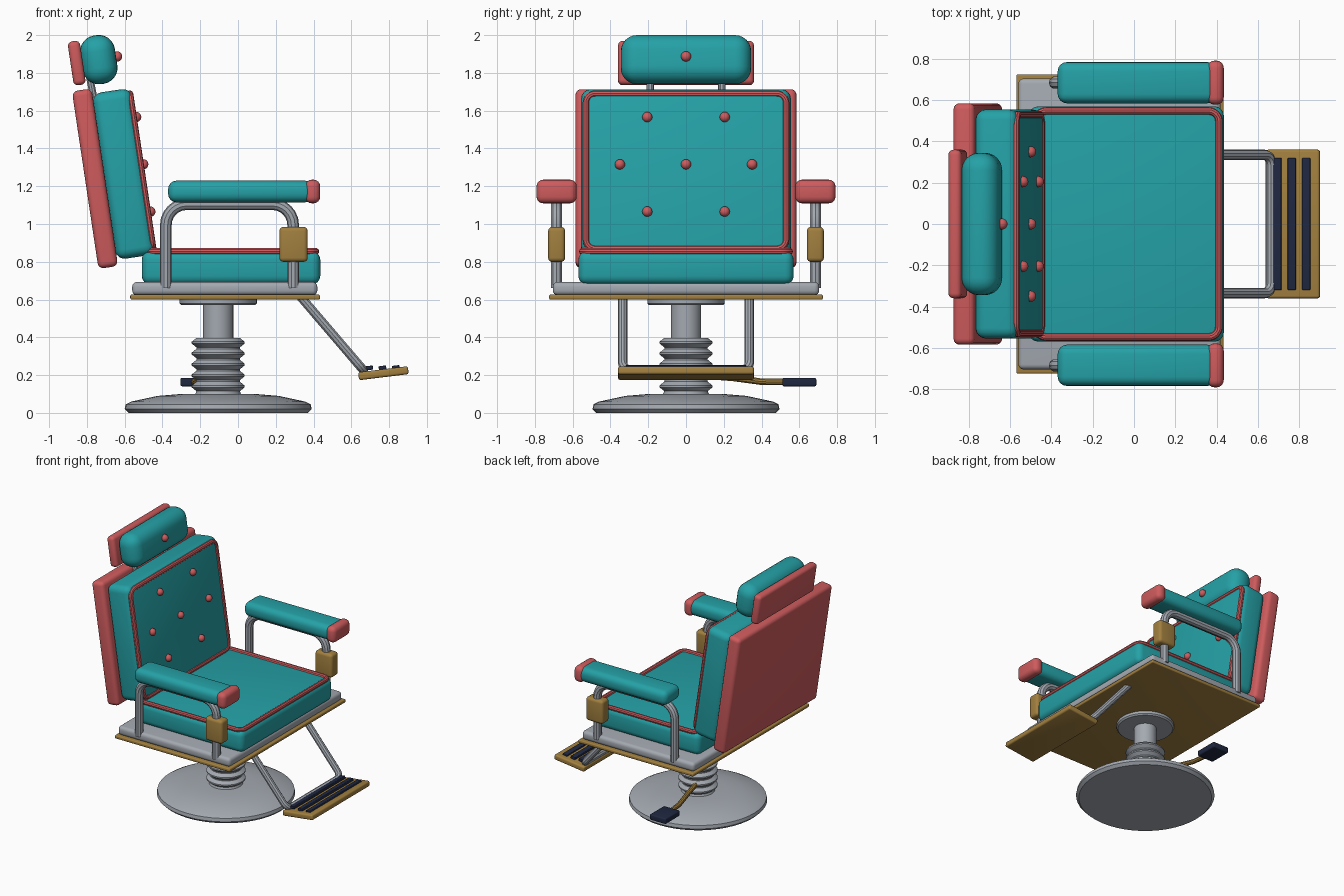
import bpy, bmesh
from math import radians, pi, sin, cos
from mathutils import Vector, Matrix

cube = bpy.data.objects.get("Cube")
if cube:
    bpy.data.objects.remove(cube, do_unlink=True)


def material(name, r, g, b):
    m = bpy.data.materials.new(name)
    m.use_nodes = True
    m.diffuse_color = (r, g, b, 1)
    m.node_tree.nodes["Principled BSDF"].inputs["Base Color"].default_value = (r, g, b, 1)
    return m


TEAL = material("teal leather", 0.018, 0.36, 0.385)
CORAL = material("coral trim", 0.62, 0.105, 0.11)
BRASS = material("brass", 0.36, 0.215, 0.05)
STEEL = material("steel", 0.37, 0.40, 0.44)
NAVY = material("navy rubber", 0.014, 0.021, 0.053)
LEAN = radians(-8.5)


def smooth(ob):
    bpy.ops.object.select_all(action='DESELECT')
    ob.select_set(True)
    bpy.context.view_layer.objects.active = ob
    bpy.ops.object.shade_smooth_by_angle(angle=radians(35))


def finish(name, bm, mat, matrix):
    me = bpy.data.meshes.new(name)
    bmesh.ops.recalc_face_normals(bm, faces=bm.faces)
    bm.to_mesh(me)
    bm.free()
    ob = bpy.data.objects.new(name, me)
    ob.matrix_world = matrix
    me.materials.append(mat)
    bpy.context.collection.objects.link(ob)
    smooth(ob)
    return ob


def box(name, loc, size, mat, bevel=0.01, tilt=0.0, seg=4):
    """Rounded box, tilted about y."""
    bm = bmesh.new()
    bmesh.ops.create_cube(bm, size=1)
    bmesh.ops.scale(bm, vec=size, verts=bm.verts)
    bmesh.ops.bevel(bm, geom=bm.edges[:], offset=bevel, segments=seg, profile=0.5, affect='EDGES')
    return finish(name, bm, mat, Matrix.Translation(loc) @ Matrix.Rotation(tilt, 4, 'Y'))


def ball(name, loc, radius, mat):
    bm = bmesh.new()
    bmesh.ops.create_uvsphere(bm, u_segments=16, v_segments=10, radius=radius)
    return finish(name, bm, mat, Matrix.Translation(loc))


def lathe(name, profile, mat, x):
    bm = bmesh.new()
    vs = [bm.verts.new((r, 0, z)) for r, z in profile]
    edges = [bm.edges.new(p) for p in zip(vs, vs[1:])]
    bmesh.ops.spin(bm, geom=vs + edges, cent=(0, 0, 0), axis=(0, 0, 1), angle=2 * pi, steps=48)
    bmesh.ops.remove_doubles(bm, verts=bm.verts, dist=0.0005)
    return finish(name, bm, mat, Matrix.Translation((x, 0, 0)))


def fillet(points, radius, closed, steps=6):
    """Round every corner of a path."""
    pts, out = [Vector(p) for p in points], []
    for i, p in enumerate(pts):
        if not closed and i in (0, len(pts) - 1):
            out.append(p)
            continue
        a = p + (pts[i - 1] - p).normalized() * radius
        b = p + (pts[(i + 1) % len(pts)] - p).normalized() * radius
        for k in range(steps + 1):
            t = k / steps * pi / 2
            out.append(p + (a - p) * (1 - sin(t)) + (b - p) * (1 - cos(t)))
    return out


def tube(name, points, radius, mat, corner=0.0, closed=False, matrix=Matrix()):
    path = fillet(points, corner, closed) if corner else points
    cu = bpy.data.curves.new(name, 'CURVE')
    cu.dimensions = '3D'
    cu.bevel_depth, cu.bevel_resolution, cu.use_fill_caps = radius, 3, True
    sp = cu.splines.new('POLY')
    sp.points.add(len(path) - 1)
    for q, p in zip(sp.points, path):
        q.co = (*p, 1)
    sp.use_cyclic_u = closed
    cu.materials.append(mat)
    ob = bpy.data.objects.new(name, cu)
    ob.matrix_world = matrix
    bpy.context.collection.objects.link(ob)
    bpy.ops.object.select_all(action='DESELECT')
    ob.select_set(True)
    bpy.context.view_layer.objects.active = ob
    bpy.ops.object.convert(target='MESH')
    smooth(bpy.context.object)


# Pedestal: round foot, bellows, column and mounting flange
CX = -0.105
lathe("pedestal_foot", [(0, 0), (0.475, 0), (0.495, 0.02), (0.49, 0.045), (0.46, 0.06),
                        (0.32, 0.09), (0.2, 0.1), (0, 0.1)], STEEL, CX)
bellows = [(0, 0.09), (0.125, 0.09)]
for i in range(5):
    z = 0.115 + i * 0.058
    bellows += [(0.115, z), (0.14, z + 0.02), (0.14, z + 0.03), (0.115, z + 0.05)]
lathe("bellows", bellows + [(0, bellows[-1][1])], STEEL, CX)
lathe("column", [(0, 0.3), (0.08, 0.3), (0.08, 0.6), (0, 0.6)], STEEL, CX)
lathe("mounting_flange", [(0, 0.57), (0.195, 0.57), (0.205, 0.58), (0.205, 0.605), (0, 0.605)], STEEL, CX)

# Pump lever and pedal
tube("pump_lever", [(-0.15, 0.06, 0.2), (-0.19, 0.25, 0.185), (-0.22, 0.4, 0.165), (-0.235, 0.56, 0.163)],
     0.018, BRASS)
box("pump_pedal", (-0.235, 0.6, 0.163), (0.14, 0.18, 0.045), NAVY, 0.01)

# Seat
box("base_plate", (-0.068, 0, 0.613), (1.005, 1.45, 0.026), BRASS, 0.008)
box("seat_frame", (-0.07, 0, 0.658), (0.98, 1.41, 0.07), STEEL, 0.025)
box("seat_cushion", (-0.037, 0, 0.768), (0.945, 1.14, 0.176), TEAL, 0.045)
SX, SY = (-0.475, 0.412), 0.548
tube("seat_piping", [(SX[0], -SY, 0.855), (SX[1], -SY, 0.855), (SX[1], SY, 0.855), (SX[0], SY, 0.855)],
     0.018, CORAL, 0.05, True)

# Backrest
box("back_panel", (-0.757, 0, 1.24), (0.105, 1.17, 0.95), CORAL, 0.03, LEAN)
BACK = Vector((-0.605, 0, 1.265))
box("back_cushion", BACK, (0.21, 1.11, 0.89), TEAL, 0.05, LEAN)
PY, PZ = 0.53, 0.415
lean_frame = Matrix.Translation(BACK) @ Matrix.Rotation(LEAN, 4, 'Y')
tube("back_piping", [(0.095, -PY, -PZ), (0.095, PY, -PZ), (0.095, PY, PZ), (0.095, -PY, PZ)],
     0.018, CORAL, 0.05, True, lean_frame)
for y, z in [(0, 0), (0.35, 0), (-0.35, 0)] + [(a, b) for a in (-0.205, 0.205) for b in (-0.253, 0.253)]:
    ball("back_button", lean_frame @ Vector((0.11, y, z + 0.035)), 0.027, CORAL)

# Headrest
box("headrest_panel", (-0.854, 0, 1.852), (0.065, 0.72, 0.235), CORAL, 0.025, LEAN)
box("headrest_cushion", (-0.737, 0, 1.87), (0.185, 0.69, 0.26), TEAL, 0.085, LEAN, 6)
ball("headrest_button", (-0.64, 0, 1.887), 0.027, CORAL)

for side, s in (("left", 1), ("right", -1)):
    # Headrest posts
    tube(side + "_headrest_post", [(-0.74, s * 0.19, 1.55), (-0.8, s * 0.19, 1.85)], 0.02, STEEL)
    # Armrest: bent tube, pad, end cap and brass clamp
    y = s * 0.685
    tube(side + "_arm_frame", [(-0.382, y, 0.66), (-0.382, y, 1.105), (0.292, y, 1.105), (0.292, y, 0.66)],
         0.031, STEEL, 0.11)
    box(side + "_arm_pad", (0.015, y, 1.172), (0.77, 0.2, 0.115), TEAL, 0.045)
    box(side + "_arm_cap", (0.395, y, 1.172), (0.08, 0.213, 0.125), CORAL, 0.035)
    box(side + "_arm_clamp", (0.294, y, 0.892), (0.15, 0.09, 0.185), BRASS, 0.022)

# Footrest
FY = 0.335
tube("footrest_frame", [(0.31, -FY, 0.64), (0.665, -FY, 0.225), (0.665, FY, 0.225), (0.31, FY, 0.64)],
     0.025, STEEL, 0.05)
FOOT = radians(-7)
box("footrest_plate", (0.77, 0, 0.21), (0.265, 0.72, 0.042), BRASS, 0.012, FOOT)
for x, z in ((0.695, 0.238), (0.765, 0.238), (0.835, 0.24)):
    box("footrest_tread", (x, 0, z), (0.04, 0.64, 0.022), NAVY, 0.005, FOOT)
